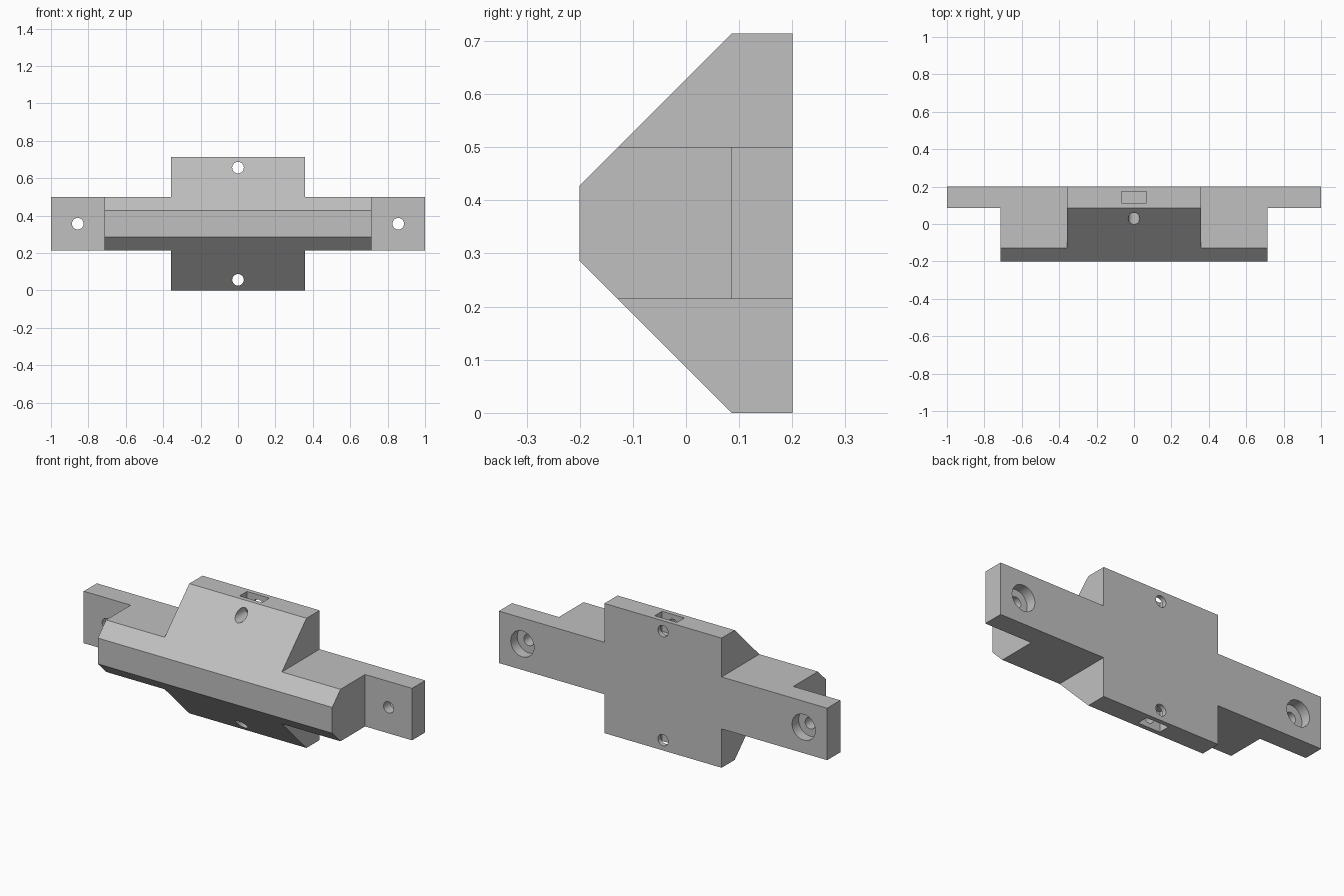
import bpy, bmesh, math

cube = bpy.data.objects.get("Cube")
if cube:
    bpy.data.objects.remove(cube, do_unlink=True)

grey = bpy.data.materials.new("plain_grey")
grey.use_nodes = True
colour = (0.53, 0.53, 0.53, 1)
grey.diffuse_color = colour
grey.node_tree.nodes["Principled BSDF"].inputs["Base Color"].default_value = colour

HALF_LENGTH, BODY_HALF, TAB_HALF = 1.0, 0.714, 0.357
HEIGHT, MID = 0.714, 0.357
BAND_LOW, BAND_HIGH = 0.214, 0.5
BACK, EAR_FRONT = 0.2, 0.086

# Full-length bracket with a chamfered side profile
profile = [(BACK, 0), (BACK, HEIGHT), (EAR_FRONT, HEIGHT),
           (-0.2, 0.428), (-0.2, 0.286), (EAR_FRONT, 0)]
bm = bmesh.new()
face = bm.faces.new([bm.verts.new((-HALF_LENGTH, y, z)) for y, z in profile])
ends = bmesh.ops.extrude_face_region(bm, geom=[face])["geom"]
bmesh.ops.translate(bm, vec=(2 * HALF_LENGTH, 0, 0),
                    verts=[v for v in ends if isinstance(v, bmesh.types.BMVert)])
bmesh.ops.recalc_face_normals(bm, faces=bm.faces)
mesh = bpy.data.meshes.new("mounting_bracket")
bm.to_mesh(mesh)
bm.free()
bracket = bpy.data.objects.new("mounting_bracket", mesh)
bpy.context.collection.objects.link(bracket)
mesh.materials.append(grey)


def cut(cutter):
    """Subtract the cutter from the bracket and discard it."""
    cutter.hide_render = True
    cutter.data.materials.append(grey)
    mod = bracket.modifiers.new("cut", "BOOLEAN")
    mod.operation = "DIFFERENCE"
    mod.solver = "EXACT"
    mod.object = cutter
    bpy.ops.object.select_all(action="DESELECT")
    bpy.context.view_layer.objects.active = bracket
    bracket.select_set(True)
    bpy.ops.object.modifier_apply(modifier=mod.name)
    bpy.data.objects.remove(cutter, do_unlink=True)


def cut_box(low, high):
    bpy.ops.mesh.primitive_cube_add(size=1)
    box = bpy.context.object
    for v in box.data.vertices:
        v.co = [b if c > 0 else a for a, b, c in zip(low, high, v.co)]
    cut(box)


def cut_hole(x, z, radius, y_low, y_high):
    bpy.ops.mesh.primitive_cylinder_add(
        vertices=32, radius=radius, depth=y_high - y_low,
        location=(x, (y_low + y_high) / 2, z), rotation=(math.pi / 2, 0, 0))
    cut(bpy.context.object)


for side in (-1, 1):
    def span(inner):
        return sorted((side * inner, side * 1.2))
    # Corners beside the upper and lower tabs
    a, b = span(TAB_HALF)
    cut_box((a, -0.5, BAND_HIGH), (b, 0.5, 1))
    cut_box((a, -0.5, -0.5), (b, 0.5, BAND_LOW))
    # Thin ears at both ends
    a, b = span(BODY_HALF)
    cut_box((a, -0.5, -0.5), (b, EAR_FRONT, 1))
    # Ear screw holes, counterbored from the back
    cut_hole(side * 0.857, MID, 0.031, -0.5, 0.5)
    cut_hole(side * 0.857, MID, 0.071, BACK - 0.057, 0.5)

# Tab screw holes and the nut slots that meet them
for z in (0.057, HEIGHT - 0.057):
    cut_hole(0, z, 0.031, -0.5, 0.5)
cut_box((-0.068, 0.111, HEIGHT - 0.11), (0.068, 0.175, 1))
cut_box((-0.068, 0.111, -0.5), (0.068, 0.175, 0.11))

# Round hole walls, sharp edges elsewhere
bpy.context.view_layer.objects.active = bracket
bracket.select_set(True)
bpy.ops.object.shade_smooth_by_angle(angle=math.radians(30))
